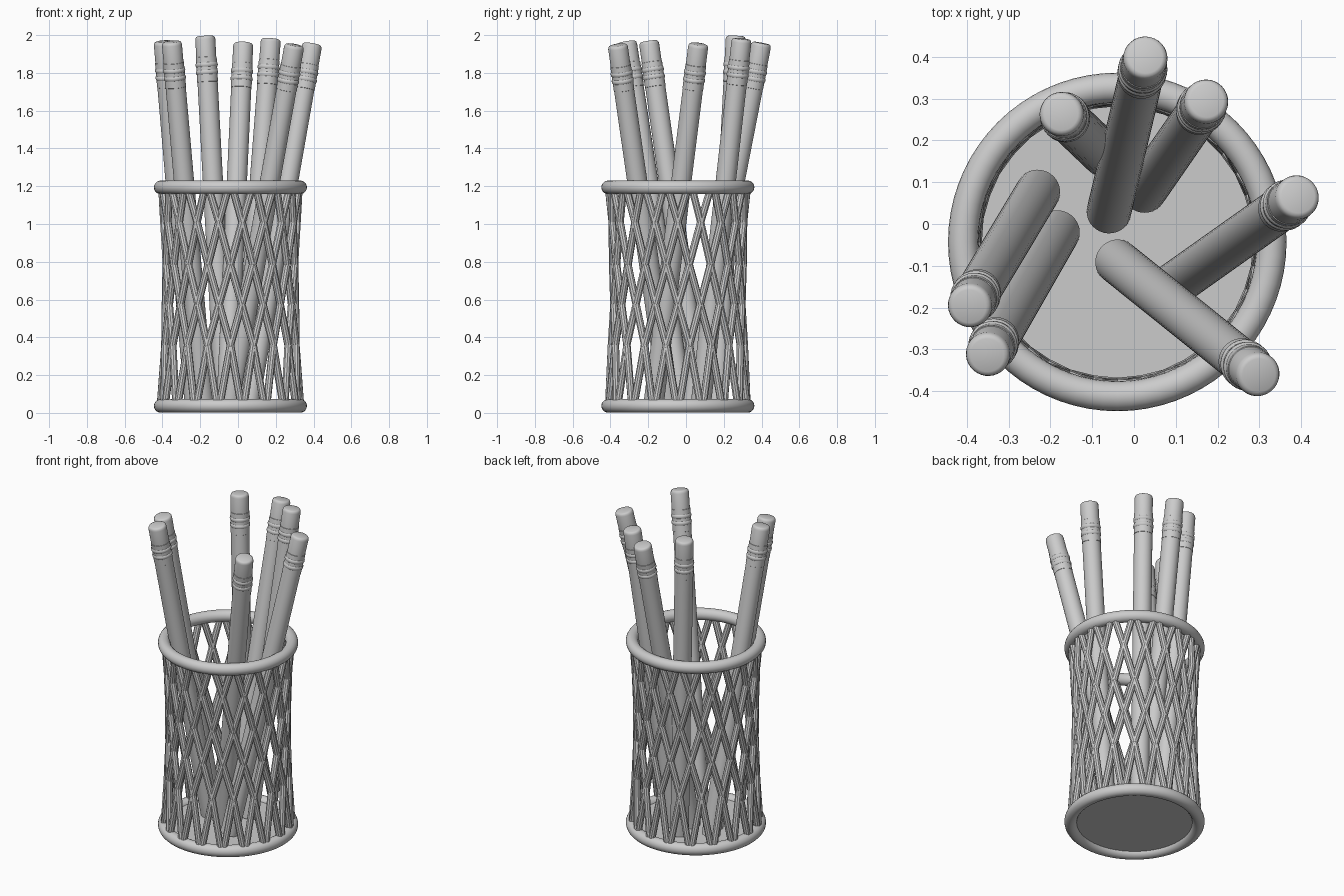
import bpy, bmesh, math
from mathutils import Vector

if "Cube" in bpy.data.objects:
    bpy.data.objects.remove(bpy.data.objects["Cube"])

CX, CY = -0.04, -0.043      # cup axis
RING_R, RING_T = 0.369, 0.036


def smooth(obj):
    bpy.ops.object.select_all(action='DESELECT')
    obj.select_set(True)
    bpy.context.view_layer.objects.active = obj
    bpy.ops.object.shade_smooth_by_angle(angle=math.radians(35))


def ring(name, z):
    bpy.ops.mesh.primitive_torus_add(location=(CX, CY, z), major_radius=RING_R, minor_radius=RING_T,
                                     major_segments=72, minor_segments=20)
    bpy.context.object.name = name
    smooth(bpy.context.object)


# Rims and floor of the cup
ring("bottom_ring", 0.037)
ring("top_ring", 1.194)
bpy.ops.mesh.primitive_cylinder_add(vertices=72, radius=0.352, depth=0.02, location=(CX, CY, 0.04))
bpy.context.object.name = "cup_floor"
smooth(bpy.context.object)

# Lattice wall: two mirrored families of zigzag-free helical bars, crossing at each level
COUNT = 18
STEP = 2 * math.pi / COUNT
LEVELS = [  # half-steps of twist, height, radius
    (-0.82, 0.065, 0.369), (0, 0.36, 0.352), (1, 0.575, 0.344),
    (2, 0.785, 0.345), (3, 1.01, 0.353), (3.78, 1.18, 0.366)]

curve = bpy.data.curves.new("lattice_wall", 'CURVE')
curve.dimensions = '3D'
curve.bevel_depth = 0.02
curve.bevel_resolution = 3
curve.use_fill_caps = True
for i in range(COUNT):
    for side in (-1, 1):
        spline = curve.splines.new('POLY')
        spline.points.add(len(LEVELS) - 1)
        for p, (turn, z, r) in zip(spline.points, LEVELS):
            a = -math.pi / 2 + i * STEP + side * turn * STEP / 2
            p.co = (CX + r * math.cos(a), CY + r * math.sin(a), z, 1)
lattice = bpy.data.objects.new("lattice_wall", curve)
bpy.context.collection.objects.link(lattice)
bpy.ops.object.select_all(action='DESELECT')
lattice.select_set(True)
bpy.context.view_layer.objects.active = lattice
bpy.ops.object.convert(target='MESH')
smooth(bpy.context.object)

# Pencil profile from the eraser end down: radius, distance below the tip
PROFILE = [
    (0, 0), (0.040, 0), (0.047, 0.003), (0.051, 0.009), (0.053, 0.018), (0.053, 0.112),
    (0.055, 0.113), (0.055, 0.142), (0.058, 0.146), (0.059, 0.153), (0.058, 0.160), (0.055, 0.164),
    (0.055, 0.182), (0.058, 0.186), (0.059, 0.193), (0.058, 0.200), (0.055, 0.204),
    (0.055, 0.243), (0.0535, 0.244)]


def pencil(name, top, bottom):
    top, bottom = Vector(top), Vector(bottom)
    axis = bottom - top
    prof = PROFILE + [(0.0535, axis.length), (0, axis.length)]
    bm = bmesh.new()
    verts = [bm.verts.new((r, 0, d)) for r, d in prof]
    edges = [bm.edges.new(pair) for pair in zip(verts, verts[1:])]
    bmesh.ops.spin(bm, geom=verts + edges, cent=(0, 0, 0), axis=(0, 0, 1),
                   angle=2 * math.pi, steps=32, use_duplicate=False)
    bmesh.ops.remove_doubles(bm, verts=bm.verts, dist=0.0002)
    bmesh.ops.recalc_face_normals(bm, faces=bm.faces)
    mesh = bpy.data.meshes.new(name)
    bm.to_mesh(mesh)
    bm.free()
    obj = bpy.data.objects.new(name, mesh)
    bpy.context.collection.objects.link(obj)
    obj.location = top
    obj.rotation_euler = axis.to_track_quat('Z', 'Y').to_euler()
    smooth(obj)


# Seven leaning pencils: tip and foot
PENCILS = [
    ((0.028, 0.400, 1.958), (-0.06, 0.03)),
    ((0.174, 0.295, 1.980), (0.025, 0.08)),
    ((0.393, 0.066, 1.953), (0.06, -0.17)),
    ((0.299, -0.362, 1.948), (-0.04, -0.09)),
    ((-0.174, 0.264, 1.995), (-0.07, 0.165)),
    ((-0.394, -0.197, 1.967), (-0.23, 0.077)),
    ((-0.351, -0.314, 1.965), (-0.183, -0.02))]
for n, (tip, foot) in enumerate(PENCILS, 1):
    pencil(f"pencil_{n}", tip, (*foot, 0.058))
